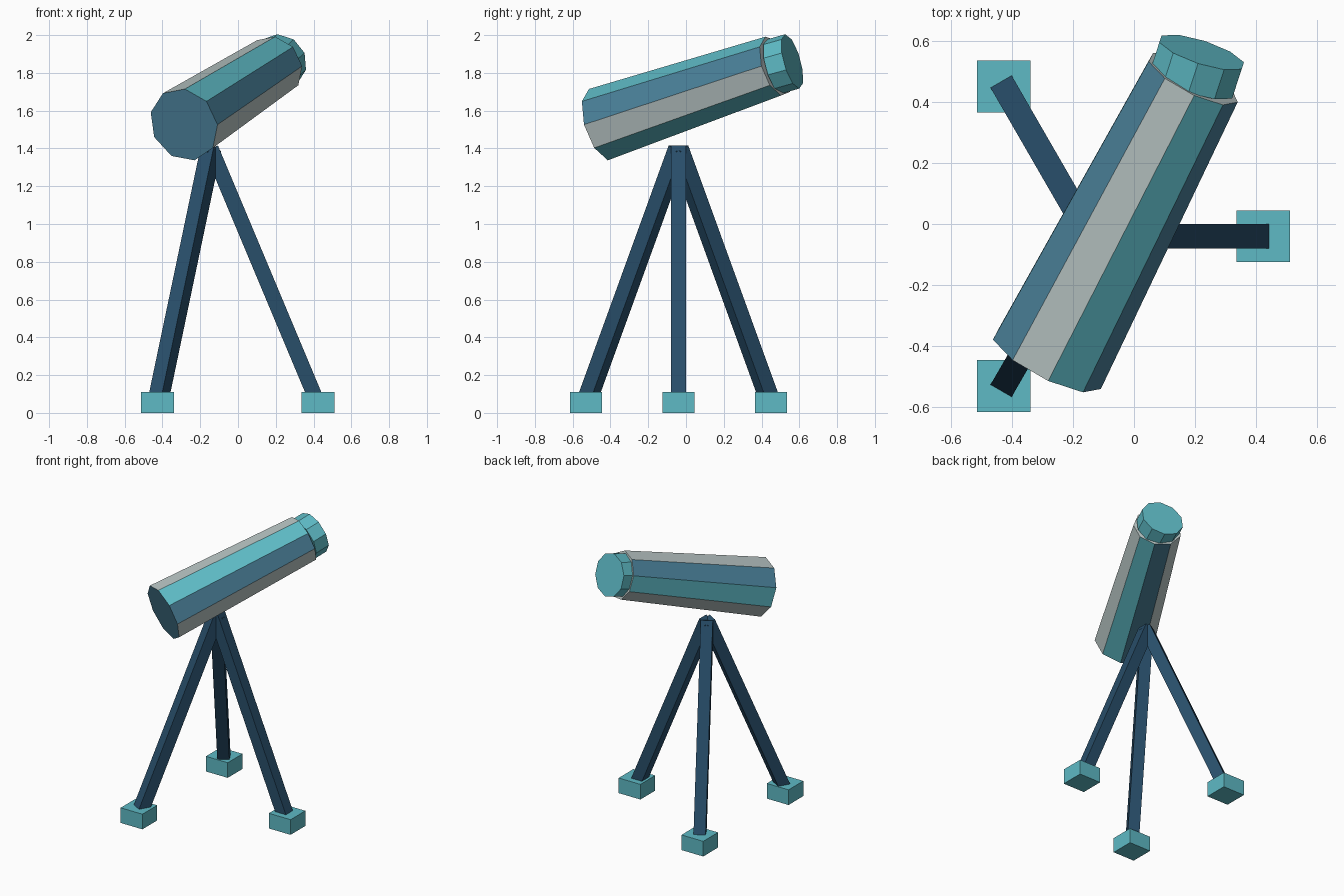
import bpy
import bmesh
from math import sin, cos, radians
from mathutils import Vector, Matrix

cube = bpy.data.objects.get("Cube")
if cube:
    bpy.data.objects.remove(cube)


def make_material(name, rgb):
    # sRGB bytes to linear
    lin = [((c / 255 + 0.055) / 1.055) ** 2.4 for c in rgb]
    mat = bpy.data.materials.new(name)
    mat.use_nodes = True
    mat.diffuse_color = (*lin, 1)
    mat.node_tree.nodes["Principled BSDF"].inputs["Base Color"].default_value = (*lin, 1)
    return mat


TEAL = make_material("teal", (94, 186, 197))
BLUE = make_material("steel blue", (74, 128, 153))
GREY = make_material("pale grey", (186, 199, 198))
NAVY = make_material("navy", (40, 78, 106))


def add_object(name, bm, materials):
    bmesh.ops.recalc_face_normals(bm, faces=bm.faces)
    mesh = bpy.data.meshes.new(name)
    bm.to_mesh(mesh)
    bm.free()
    for mat in materials:
        mesh.materials.append(mat)
    obj = bpy.data.objects.new(name, mesh)
    bpy.context.collection.objects.link(obj)
    return obj


def frustum(name, start, end, r1, r2, sides, phase, materials, rule=None):
    """Prism between two points; phase is the first corner's angle from up."""
    start, end = Vector(start), Vector(end)
    axis = (end - start).normalized()
    side = axis.cross(Vector((0, 0, 1))).normalized()
    up = side.cross(axis)
    bm = bmesh.new()
    rings = []
    for centre, r in ((start, r1), (end, r2)):
        angles = [radians(phase + 360 * i / sides) for i in range(sides)]
        rings.append([bm.verts.new(centre + r * (sin(a) * side + cos(a) * up)) for a in angles])
    near, far = rings
    for i in range(sides):
        j = (i + 1) % sides
        face = bm.faces.new((near[i], near[j], far[j], far[i]))
        face.material_index = rule(i) if rule else 0
    for ring, key in ((near, "near"), (far, "far")):
        bm.faces.new(ring).material_index = rule(key) if rule else 0
    return add_object(name, bm, materials)


# Telescope tube: side panels repeat three colours
def panel_colour(key):
    return {"near": 1, "far": 2}[key] if isinstance(key, str) else key % 3


tube_end = Vector((0.193, 0.475, 1.836))
frustum("tube", (-0.286, -0.448, 1.526), tube_end, 0.2, 0.165, 9, 10,
        [TEAL, BLUE, GREY], panel_colour)

# Lens cap, turned slightly off the tube axis
cap_axis = Vector((0.30, 0.92, 0.26)).normalized()
frustum("lens_cap", tube_end - 0.01 * cap_axis, tube_end + 0.095 * cap_axis,
        0.149, 0.149, 10, 0, [TEAL])

# Tripod legs and feet around a common hub
hub = Vector((-0.143, -0.04, 0))
for i, label in enumerate(("left", "back", "front")):
    a = radians(120 * i)
    spot = hub + 0.566 * Vector((cos(a), sin(a), 0))
    frustum(label + "_leg", spot + Vector((0, 0, 0.05)), hub + Vector((0, 0, 1.4)),
            0.0566, 0.0566, 4, 45, [NAVY])
    bm = bmesh.new()
    bmesh.ops.create_cube(bm, size=1)
    bmesh.ops.transform(bm, verts=bm.verts, matrix=Matrix.Translation(spot + Vector((0, 0, 0.055)))
                        @ Matrix.Diagonal((0.175, 0.17, 0.11, 1)))
    add_object(label + "_foot", bm, [TEAL])
